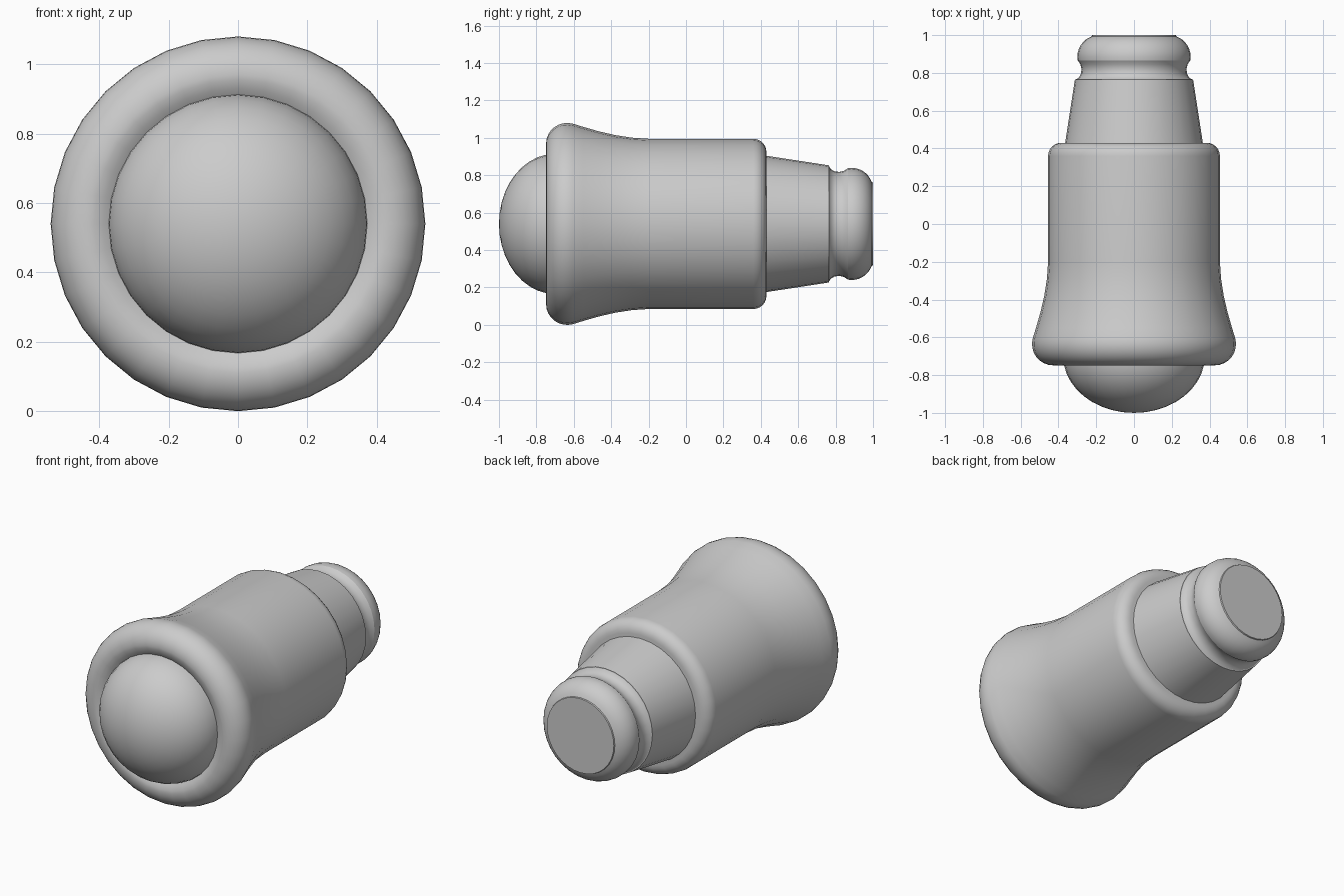
import bpy
import bmesh
import math
from mathutils import Matrix, Vector

SIDES = 32
AXIS_Z = 0.54

cube = bpy.data.objects.get("Cube")
if cube:
    bpy.data.objects.remove(cube, do_unlink=True)

grey = bpy.data.materials.new("plain grey")
grey.use_nodes = True
colour = (0.6, 0.6, 0.6, 1)
grey.diffuse_color = colour
grey.node_tree.nodes["Principled BSDF"].inputs["Base Color"].default_value = colour


def arc(cy, cr, ry, rr, start, end, steps):
    """Elliptical arc of (y, radius) points, angles in degrees from +y."""
    angles = [math.radians(start + (end - start) * i / steps) for i in range(steps + 1)]
    return [(cy + ry * math.cos(a), cr + rr * math.sin(a)) for a in angles]


def lathe(name, profile):
    """Turn a (y, radius) profile around the long axis."""
    bm = bmesh.new()
    verts = [bm.verts.new((0, y, max(r, 0))) for y, r in profile]
    edges = [bm.edges.new(pair) for pair in zip(verts, verts[1:])]
    bmesh.ops.spin(bm, geom=verts + edges, cent=(0, 0, 0), axis=(0, 1, 0),
                   angle=math.tau, steps=SIDES, use_merge=True)
    bmesh.ops.remove_doubles(bm, verts=bm.verts, dist=0.0001)
    bmesh.ops.holes_fill(bm, edges=[e for e in bm.edges if e.is_boundary], sides=0)
    bmesh.ops.recalc_face_normals(bm, faces=bm.faces)
    bmesh.ops.transform(bm, matrix=Matrix.Translation(Vector((0, 0, AXIS_Z))), verts=bm.verts)
    mesh = bpy.data.meshes.new(name)
    bm.to_mesh(mesh)
    bm.free()
    mesh.materials.append(grey)
    obj = bpy.data.objects.new(name, mesh)
    bpy.context.collection.objects.link(obj)
    bpy.ops.object.select_all(action="DESELECT")
    obj.select_set(True)
    bpy.context.view_layer.objects.active = obj
    bpy.ops.object.shade_smooth_by_angle(angle=math.radians(35))
    return obj


# Rounded front dome
lathe("front_dome", arc(-0.70, 0, 0.30, 0.375, 180, 90, 10))

# Flared body: rolled lip, concave flare, straight barrel, rounded shoulder
lip = [(-0.72, 0.365), (-0.738, 0.39), (-0.746, 0.415)]
lip += arc(-0.635, 0.43, 0.113, 0.11, 180, 75, 8)
flare = [(-0.55, 0.519), (-0.47, 0.496), (-0.38, 0.475), (-0.29, 0.461), (-0.2, 0.455)]
shoulder = arc(0.36, 0.385, 0.07, 0.07, 90, 0, 6)
lathe("flared_body", lip + flare + shoulder + [(0.43, 0.33)])

# Tapered neck
lathe("tapered_neck", [(0.40, 0.369), (0.765, 0.313), (0.766, 0.27)])

# Waisted groove behind the neck
lathe("neck_groove", [(0.765, 0.308), (0.775, 0.292), (0.795, 0.281),
                      (0.82, 0.278), (0.845, 0.284), (0.866, 0.298)])

# End knob with a flat back
lathe("end_knob", [(0.862, 0.28), (0.866, 0.298)]
      + arc(0.885, 0.185, 0.115, 0.115, 90, 20, 7) + [(1.0, 0.222)])
